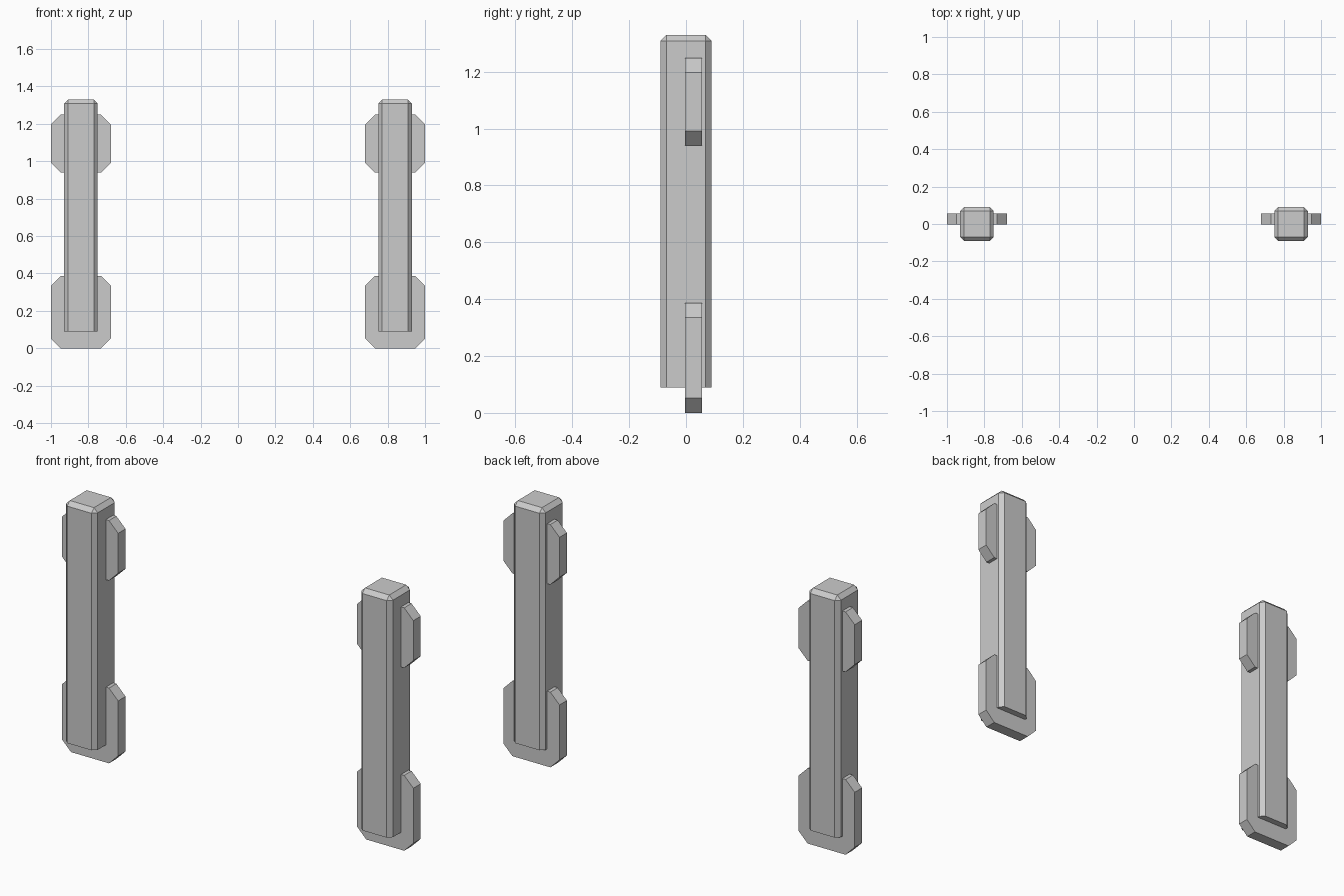
import bpy
import bmesh

cube = bpy.data.objects.get("Cube")
if cube:
    bpy.data.objects.remove(cube, do_unlink=True)

grey = bpy.data.materials.new("light grey")
grey.use_nodes = True
colour = (0.6, 0.6, 0.6, 1)
grey.diffuse_color = colour
grey.node_tree.nodes["Principled BSDF"].inputs["Base Color"].default_value = colour


def chamfered_box(name, centre, size, chamfer, keep_edge):
    """Box with a flat chamfer on every edge accepted by keep_edge."""
    bm = bmesh.new()
    bmesh.ops.create_cube(bm, size=1)
    bmesh.ops.scale(bm, vec=size, verts=bm.verts)
    edges = [e for e in bm.edges if keep_edge(e.verts[0].co, e.verts[1].co)]
    bmesh.ops.bevel(bm, geom=edges, offset=chamfer, offset_type='OFFSET',
                    segments=1, profile=0.5, affect='EDGES')
    mesh = bpy.data.meshes.new(name)
    bm.to_mesh(mesh)
    bm.free()
    mesh.materials.append(grey)
    obj = bpy.data.objects.new(name, mesh)
    obj.location = centre
    bpy.context.collection.objects.link(obj)


def not_bottom(a, b):
    return a.z > 0 or b.z > 0


def along_y(a, b):
    return abs(a.y - b.y) > 0.01


# Two matching posts, each with an upper and a lower bracket plate
for side, x in (("right", -0.84), ("left", 0.84)):
    chamfered_box(side + "_post", (x, 0, 0.71), (0.18, 0.18, 1.24), 0.021, not_bottom)
    for level, low, high in (("lower", 0, 0.387), ("upper", 0.94, 1.249)):
        chamfered_box(f"{side}_{level}_plate", (x, 0.027, (low + high) / 2),
                      (0.32, 0.06, high - low), 0.052, along_y)
